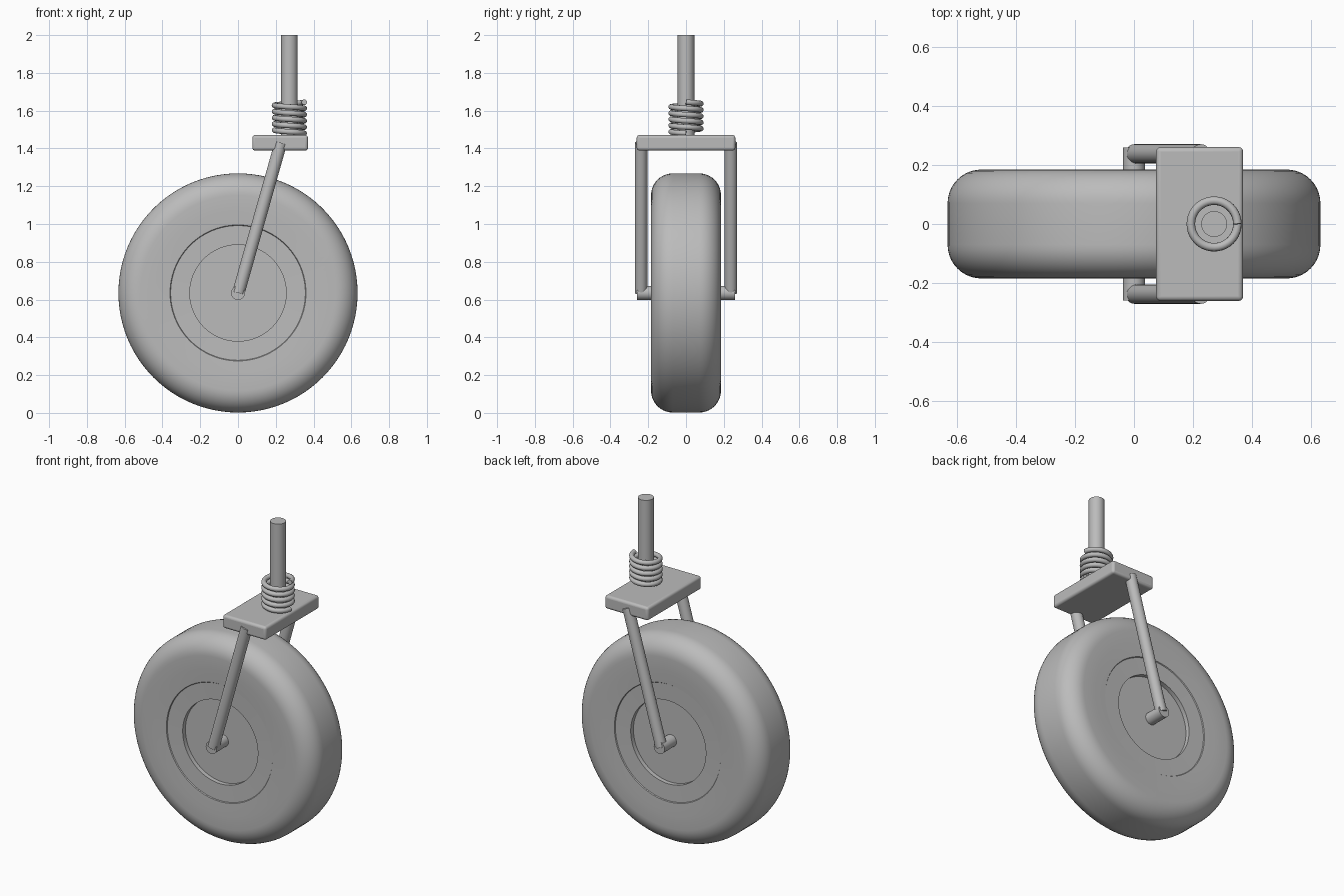
import bpy, bmesh, math
from mathutils import Vector

cube = bpy.data.objects.get("Cube")
if cube:
    bpy.data.objects.remove(cube, do_unlink=True)

# single grey colour
grey = bpy.data.materials.new("plain_grey")
grey.use_nodes = True
GREY = (0.5, 0.5, 0.5, 1)
grey.diffuse_color = GREY
grey.node_tree.nodes["Principled BSDF"].inputs["Base Color"].default_value = GREY

AXLE_Z = 0.635
POST_X = 0.272


def finish(obj, name, angle=35):
    obj.name = name
    obj.data.materials.clear()
    obj.data.materials.append(grey)
    bpy.ops.object.select_all(action="DESELECT")
    obj.select_set(True)
    bpy.context.view_layer.objects.active = obj
    bpy.ops.object.shade_smooth_by_angle(angle=math.radians(angle))
    return obj


def rod(name, start, end, radius, sides=32):
    start, end = Vector(start), Vector(end)
    axis = end - start
    bpy.ops.mesh.primitive_cylinder_add(vertices=sides, radius=radius, depth=axis.length,
                                        location=(start + end) / 2)
    obj = bpy.context.object
    obj.rotation_euler = axis.to_track_quat("Z", "Y").to_euler()
    return finish(obj, name)


def lathe(name, profile, steps=96):
    """Spin (radius, y) points around the axle."""
    bm = bmesh.new()
    verts = [bm.verts.new((r, y, 0)) for r, y in profile]
    edges = [bm.edges.new(pair) for pair in zip(verts, verts[1:])]
    bmesh.ops.spin(bm, geom=verts + edges, cent=(0, 0, 0), axis=(0, 1, 0),
                   angle=math.tau, steps=steps)
    bmesh.ops.remove_doubles(bm, verts=bm.verts, dist=1e-5)
    bmesh.ops.recalc_face_normals(bm, faces=bm.faces)
    mesh = bpy.data.meshes.new(name)
    bm.to_mesh(mesh)
    bm.free()
    obj = bpy.data.objects.new(name, mesh)
    obj.location.z = AXLE_Z
    bpy.context.collection.objects.link(obj)
    return finish(obj, name)


# tyre: rounded shoulders, slightly dished sidewalls
half = [(0.35, 0.165), (0.36, 0.18), (0.44, 0.184)]
for i in range(11):
    a = math.radians(90 - 9 * i)
    half.append((0.518 + 0.115 * math.cos(a), 0.07 + 0.115 * math.sin(a)))
lathe("tyre", half + [(r, -y) for r, y in reversed(half)])

# wheel disc: flat rim ring around a recessed hub
half = [(0, 0.145), (0.255, 0.145), (0.255, 0.172), (0.36, 0.175)]
lathe("wheel_disc", half + [(r, -y) for r, y in reversed(half)])

# axle and fork legs
rod("axle", (0, -0.26, AXLE_Z), (0, 0.26, AXLE_Z), 0.037)
for side, y in (("front", -0.238), ("back", 0.238)):
    rod(side + "_fork_leg", (0.002, y, AXLE_Z), (0.227, y, 1.43), 0.033)

# crown plate
bpy.ops.mesh.primitive_cube_add(size=1, location=(0.223, 0, 1.43))
plate = bpy.context.object
plate.scale = (0.295, 0.522, 0.082)
bpy.ops.object.transform_apply(location=False, rotation=False, scale=True)
bevel = plate.modifiers.new("rounded_edges", "BEVEL")
bevel.width = 0.015
bevel.segments = 4
finish(plate, "crown_plate")

# steering post
rod("steering_post", (POST_X, 0, 1.45), (POST_X, 0, 2), 0.044)

# coil spring, wound clockwise going up
TURNS, PER_TURN = 5, 40
curve = bpy.data.curves.new("coil_spring", "CURVE")
curve.dimensions = "3D"
curve.bevel_depth = 0.0145
curve.bevel_resolution = 3
curve.use_fill_caps = True
path = curve.splines.new("POLY")
count = TURNS * PER_TURN
path.points.add(count)
for i, point in enumerate(path.points):
    a = -math.tau * i / PER_TURN
    point.co = (0.079 * math.cos(a), 0.079 * math.sin(a), 0.165 * i / count, 1)
coil = bpy.data.objects.new("coil_spring", curve)
coil.location = (POST_X, 0, 1.48)
bpy.context.collection.objects.link(coil)
bpy.ops.object.select_all(action="DESELECT")
coil.select_set(True)
bpy.context.view_layer.objects.active = coil
bpy.ops.object.convert(target="MESH")
finish(bpy.context.object, "coil_spring", 50)
